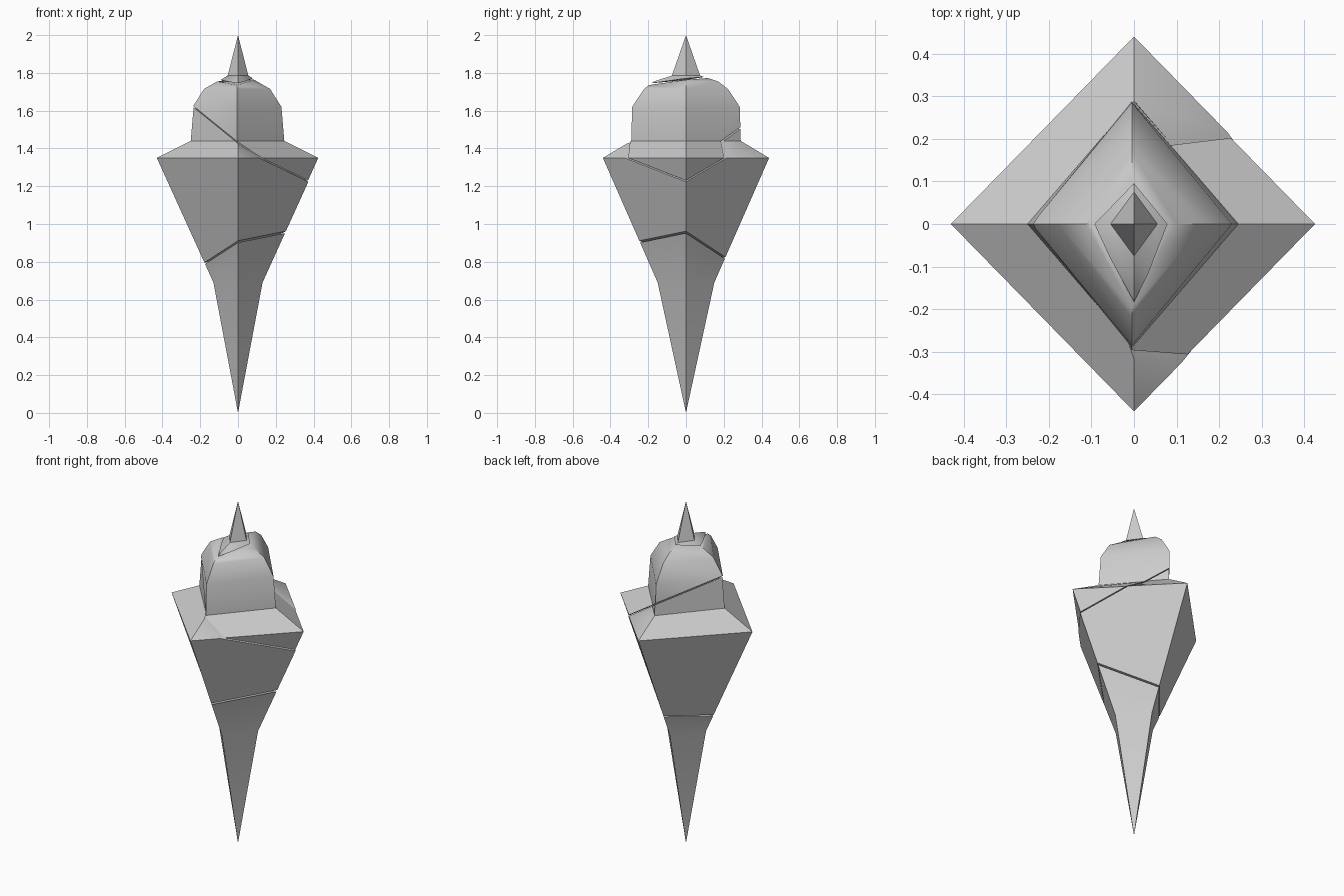
import bpy, bmesh, math
from mathutils import Vector

if "Cube" in bpy.data.objects:
    bpy.data.objects.remove(bpy.data.objects["Cube"])

stone = bpy.data.materials.new("grey_stone")
stone.diffuse_color = (0.6, 0.6, 0.6, 1)
stone.use_nodes = True
stone.node_tree.nodes["Principled BSDF"].inputs["Base Color"].default_value = stone.diffuse_color

# Four-sided profile rings: (half width x, half depth y, height)
RINGS = [(0.13, 0.15, 0.69), (0.43, 0.44, 1.35), (0.25, 0.29, 1.44),
         (0.235, 0.285, 1.62), (0.175, 0.222, 1.715), (0.105, 0.17, 1.755),
         (0.055, 0.075, 1.785)]

# Crack planes z = c + a*x + b*y, from bottom to top
CRACKS = [(0.86, 0.386, -0.19), (1.47, -0.65, 0.13), (1.763, 0.05, 0.12)]
GAP = 0.008


def whole_body(bm):
    rings = []
    for rx, ry, z in RINGS:
        rings.append([bm.verts.new(p) for p in
                      ((rx, 0, z), (0, ry, z), (-rx, 0, z), (0, -ry, z))])
    low, high = bm.verts.new((0, 0, 0)), bm.verts.new((0, 0, 2))
    for i in range(4):
        j = (i + 1) % 4
        bm.faces.new((low, rings[0][j], rings[0][i]))
        for a, b in zip(rings, rings[1:]):
            bm.faces.new((a[i], a[j], b[j], b[i]))
        bm.faces.new((rings[-1][i], rings[-1][j], high))


def cut(bm, crack, keep_above):
    c, a, b = crack
    n = Vector((-a, -b, 1)).normalized()
    side = 1 if keep_above else -1
    co = Vector((0, 0, c)) + n * side * GAP / 2
    res = bmesh.ops.bisect_plane(bm, geom=bm.verts[:] + bm.edges[:] + bm.faces[:],
                                 dist=1e-5, plane_co=co, plane_no=n,
                                 clear_inner=keep_above, clear_outer=not keep_above)
    edges = [e for e in res["geom_cut"] if isinstance(e, bmesh.types.BMEdge)]
    bmesh.ops.edgeloop_fill(bm, edges=edges)


def piece(name, below=None, above=None):
    bm = bmesh.new()
    whole_body(bm)
    if below:
        cut(bm, below, True)
    if above:
        cut(bm, above, False)
    bmesh.ops.recalc_face_normals(bm, faces=bm.faces[:])
    me = bpy.data.meshes.new(name)
    bm.to_mesh(me)
    bm.free()
    me.materials.append(stone)
    ob = bpy.data.objects.new(name, me)
    bpy.context.collection.objects.link(ob)
    bpy.ops.object.select_all(action='DESELECT')
    ob.select_set(True)
    bpy.context.view_layer.objects.active = ob
    bpy.ops.object.shade_smooth_by_angle(angle=math.radians(40))
    return ob


# Broken pieces, bottom to top
piece("lower_spike", None, CRACKS[0])
piece("flared_body", CRACKS[0], CRACKS[1])
piece("dome", CRACKS[1], CRACKS[2]).location.x = -0.005
piece("top_spike", CRACKS[2], None)
